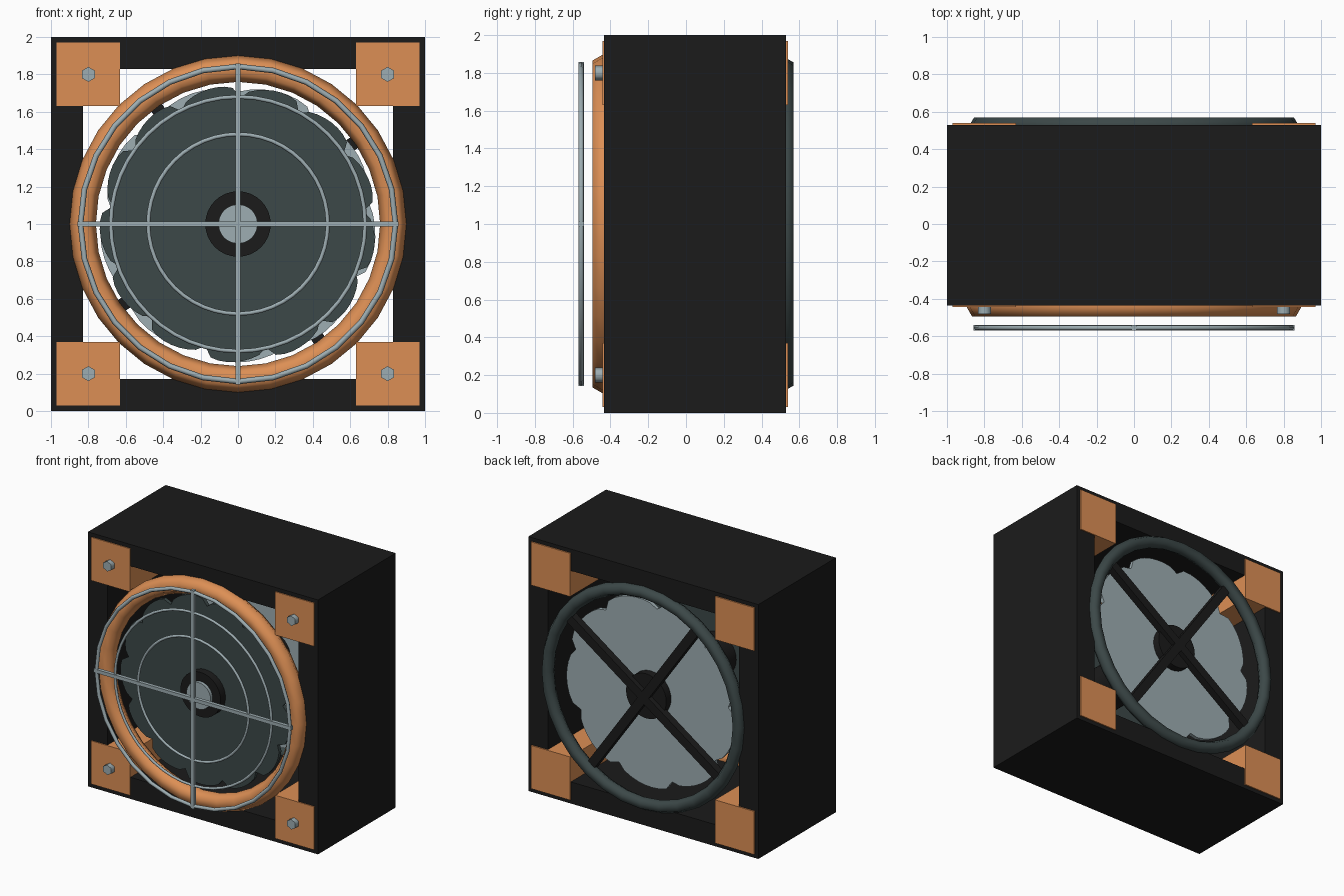
import bpy, bmesh
from math import pi, sin, cos, radians
from mathutils import Vector

if "Cube" in bpy.data.objects:
    bpy.data.objects.remove(bpy.data.objects["Cube"], do_unlink=True)


def material(name, rgb):
    m = bpy.data.materials.new(name)
    m.use_nodes = True
    m.diffuse_color = (*rgb, 1)
    m.node_tree.nodes["Principled BSDF"].inputs["Base Color"].default_value = (*rgb, 1)
    return m


BLACK = material("black casing", (0.011, 0.011, 0.011))
COPPER = material("copper", (0.72, 0.275, 0.09))
SLATE = material("dark slate", (0.045, 0.065, 0.065))
STEEL = material("light steel", (0.34, 0.42, 0.445))


def finish(name, mat, smooth=False):
    ob = bpy.context.object
    ob.name = name
    ob.data.materials.append(mat)
    if smooth:
        bpy.ops.object.shade_smooth_by_angle(angle=radians(62))
    return ob


def box(name, mat, lo, hi, turn=0):
    mid = [(a + b) / 2 for a, b in zip(lo, hi)]
    bpy.ops.mesh.primitive_cube_add(size=1, location=mid, rotation=(0, turn, 0))
    bpy.context.object.scale = [b - a for a, b in zip(lo, hi)]
    return finish(name, mat)


def disc(name, mat, x, z, r, y0, y1, sides):
    bpy.ops.mesh.primitive_cylinder_add(vertices=sides, radius=r, depth=y1 - y0,
                                        location=(x, (y0 + y1) / 2, z), rotation=(pi / 2, 0, 0))
    return finish(name, mat, True)


def ring(name, mat, y, major, minor, segs, sides):
    bpy.ops.mesh.primitive_torus_add(major_radius=major, minor_radius=minor, major_segments=segs,
                                     minor_segments=sides, location=(0, y, 1), rotation=(pi / 2, 0, 0))
    return finish(name, mat, True)


def rotor(name, mat, y, thickness, count, phase):
    """Flat wheel of overlapping blades whose tips make a lopsided scalloped rim."""
    bm = bmesh.new()
    steps = 8
    rim = []
    for i in range(count * steps):
        u = (i % steps) / steps
        r = 0.675 + 0.065 * max(0, sin(pi * u ** 0.7)) ** 0.5
        a = 2 * pi * i / (count * steps) + phase
        rim.append(bm.verts.new((r * cos(a), -thickness / 2, r * sin(a))))
    face = bm.faces.new(rim)
    made = bmesh.ops.extrude_face_region(bm, geom=[face])["geom"]
    bmesh.ops.translate(bm, vec=Vector((0, thickness, 0)),
                        verts=[g for g in made if isinstance(g, bmesh.types.BMVert)])
    bmesh.ops.recalc_face_normals(bm, faces=bm.faces)
    mesh = bpy.data.meshes.new(name)
    bm.to_mesh(mesh)
    bm.free()
    mesh.materials.append(mat)
    ob = bpy.data.objects.new(name, mesh)
    ob.location = (0, y, 1)
    bpy.context.collection.objects.link(ob)


# Square casing, open at front and back
FRONT, BACK, WALL = -0.435, 0.53, 0.17
box("casing_bottom", BLACK, (-1, FRONT, 0), (1, BACK, WALL))
box("casing_top", BLACK, (-1, FRONT, 2 - WALL), (1, BACK, 2))
for side, s in (("left", 1), ("right", -1)):
    inner, outer = s * (1 - WALL), s
    box("casing_" + side, BLACK, (min(inner, outer), FRONT, WALL), (max(inner, outer), BACK, 2 - WALL))

# Corner posts with front bolts
for side, sx in (("left", 1), ("right", -1)):
    for level, sz in (("top", 1), ("bottom", -1)):
        x, z = sx * 0.8, 1 + sz * 0.8
        box(f"corner_post_{level}_{side}", COPPER, (x - 0.17, -0.443, z - 0.17), (x + 0.17, 0.54, z + 0.17))
        disc(f"bolt_{level}_{side}", STEEL, x, z, 0.04, -0.482, -0.44, 6)

# Inlet and outlet rings
ring("inlet_ring", COPPER, -0.435, 0.83, 0.07, 32, 6)
ring("outlet_ring", SLATE, 0.527, 0.83, 0.05, 32, 6)

# Rotors on a shared motor
rotor("front_rotor", SLATE, -0.39, 0.03, 13, 0.1)
rotor("rear_rotor", STEEL, 0.42, 0.03, 9, 0.25)
disc("motor", BLACK, 0, 1, 0.175, -0.465, 0.495, 32)
disc("hub_cap", STEEL, 0, 1, 0.105, -0.49, -0.46, 24)

# Rear motor support, a cross of two bars
for i in range(2):
    box(f"support_bar_{i + 1}", BLACK, (-0.82, 0.475, 0.965), (0.82, 0.535, 1.035), radians(-35 + 90 * i))

# Front guard
GUARD = -0.555
ring("guard_outer_ring", STEEL, GUARD, 0.842, 0.015, 28, 6)
ring("guard_middle_ring", STEEL, GUARD, 0.68, 0.011, 48, 6)
ring("guard_inner_ring", STEEL, GUARD, 0.48, 0.011, 48, 6)
for i in range(2):
    box(f"guard_bar_{i + 1}", STEEL, (-0.858, GUARD - 0.014, 0.986), (0.858, GUARD + 0.014, 1.014), pi / 2 * i)
